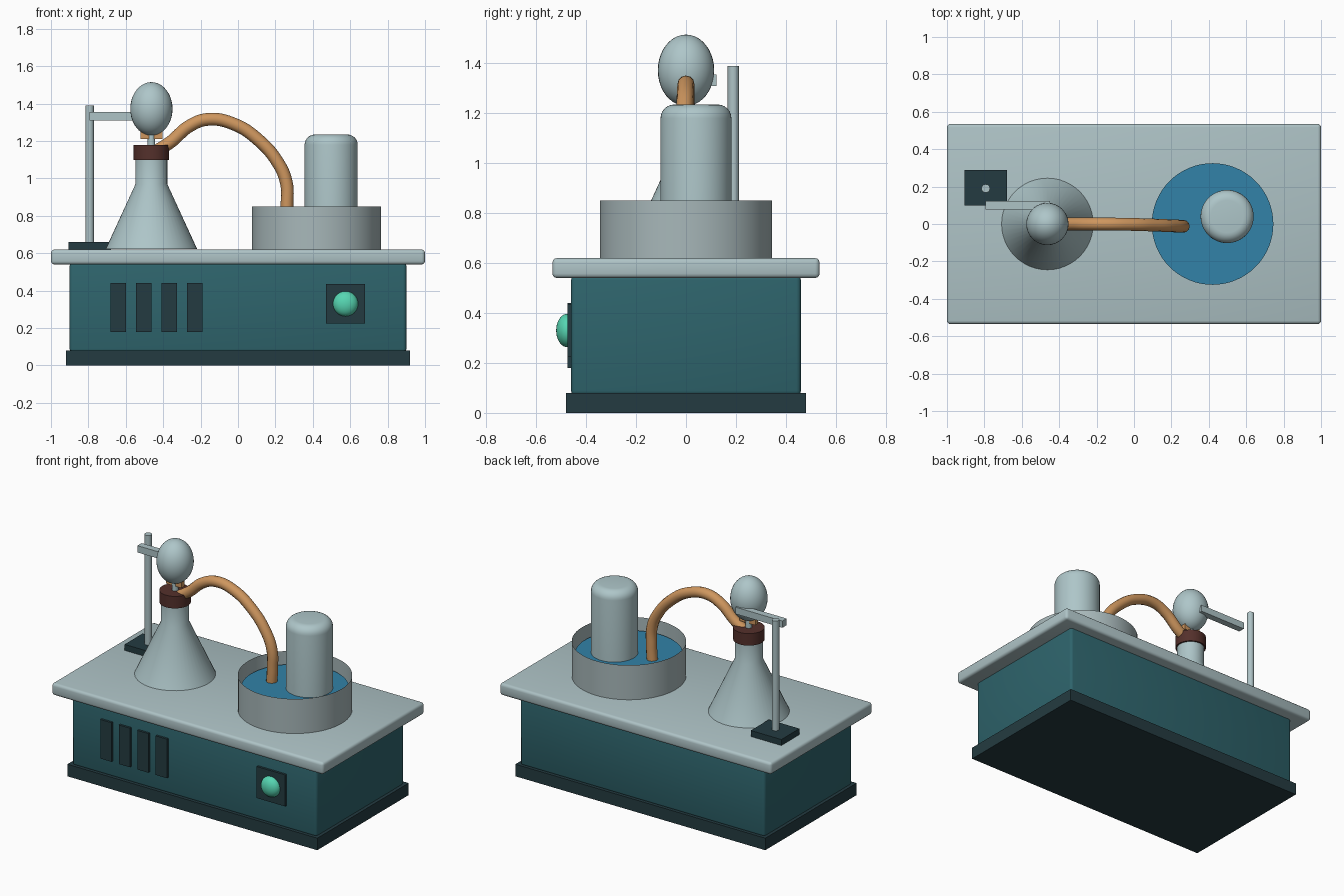
import bpy, bmesh, math

if "Cube" in bpy.data.objects:
    bpy.data.objects.remove(bpy.data.objects["Cube"])


def material(name, r, g, b):
    lin = [((c / 255 + 0.055) / 1.055) ** 2.4 for c in (r, g, b)]
    m = bpy.data.materials.new(name)
    m.diffuse_color = (*lin, 1)
    m.use_nodes = True
    m.node_tree.nodes["Principled BSDF"].inputs["Base Color"].default_value = m.diffuse_color
    return m


TEAL = material("teal enamel", 46, 100, 108)
DARK = material("dark slate", 36, 59, 65)
SLAB = material("pale grey worktop", 174, 195, 198)
GLASS = material("pale glass", 174, 198, 201)
STEEL = material("pale steel", 168, 184, 186)
WATER = material("blue water", 50, 130, 168)
COPPER = material("copper rubber", 206, 150, 94)
STOPPER = material("brown stopper", 84, 48, 43)
GREEN = material("green lamp", 86, 214, 178)


def finish(name, bm, mat, smooth=True):
    bmesh.ops.recalc_face_normals(bm, faces=bm.faces[:])
    me = bpy.data.meshes.new(name)
    bm.to_mesh(me)
    bm.free()
    me.materials.append(mat)
    ob = bpy.data.objects.new(name, me)
    bpy.context.collection.objects.link(ob)
    if smooth:
        bpy.ops.object.select_all(action='DESELECT')
        ob.select_set(True)
        bpy.context.view_layer.objects.active = ob
        bpy.ops.object.shade_smooth_by_angle(angle=math.radians(35))
    return ob


def box(name, x, y, z, mat, bevel=0.0):
    """Box from (min, max) ranges, optionally with rounded edges."""
    bm = bmesh.new()
    bmesh.ops.create_cube(bm, size=1)
    for v in bm.verts:
        for i, (lo, hi) in enumerate((x, y, z)):
            v.co[i] = (lo + hi) / 2 + v.co[i] * (hi - lo)
    if bevel:
        bmesh.ops.bevel(bm, geom=bm.edges[:], offset=bevel, segments=3,
                        profile=0.5, affect='EDGES')
    return finish(name, bm, mat, bevel > 0)


def lathe(name, cx, cy, profile, mat, sides=48):
    """Revolve (radius, z) points about a vertical axis; radius 0 closes it."""
    bm = bmesh.new()
    verts = [bm.verts.new((cx + r, cy, z)) for r, z in profile]
    edges = [bm.edges.new(p) for p in zip(verts, verts[1:])]
    bmesh.ops.spin(bm, geom=verts + edges, cent=(cx, cy, 0), axis=(0, 0, 1),
                   angle=math.tau, steps=sides)
    bmesh.ops.remove_doubles(bm, verts=bm.verts[:], dist=1e-4)
    return finish(name, bm, mat)


def rod(name, cx, cy, r, z0, z1, mat, sides=48):
    return lathe(name, cx, cy, [(0, z0), (r, z0), (r, z1), (0, z1)], mat, sides)


def ellipsoid(name, centre, radii, mat):
    bm = bmesh.new()
    bmesh.ops.create_uvsphere(bm, u_segments=32, v_segments=20, radius=1)
    for v in bm.verts:
        for i in range(3):
            v.co[i] = centre[i] + v.co[i] * radii[i]
    return finish(name, bm, mat)


# Cabinet, plinth and worktop
box("plinth", (-.92, .92), (-.48, .48), (0, .08), DARK)
box("cabinet", (-.90, .90), (-.46, .46), (.07, .55), TEAL, .018)
box("worktop", (-1, 1), (-.535, .535), (.54, .62), SLAB, .018)

# Front vents and lamp
for i in range(4):
    x = -.64 + i * .136
    box(f"vent_{i + 1}", (x - .041, x + .041), (-.475, -.45), (.18, .44), DARK)
box("lamp_panel", (.47, .68), (-.475, -.45), (.225, .435), DARK)
ellipsoid("lamp", (.575, -.475, .33), (.067, .045, .067), GREEN)

# Conical flask with stopper, glass tube and bulb
FX = -.463
lathe("flask", FX, 0, [(0, .622), (.245, .622), (.085, .97), (.085, 1.12), (0, 1.12)], GLASS)
rod("stopper", FX, 0, .095, 1.10, 1.18, STOPPER)
rod("glass_tube", FX, 0, .02, 1.16, 1.27, GLASS, 24)
box("tube_clip", (FX - .058, FX + .058), (-.015, .015), (1.212, 1.265), COPPER)
ellipsoid("bulb", (FX, 0, 1.372), (.113, .113, .143), GLASS)

# Retort stand
box("stand_base", (-.905, -.68), (.10, .29), (.615, .66), DARK)
rod("stand_rod", -.793, .19, .023, .64, 1.39, SLAB, 12)
box("stand_arm", (-.795, -.45), (.078, .122), (1.31, 1.355), SLAB)

# Open trough with water and inverted jar
lathe("trough", .42, 0, [(.345, .62), (.345, .85)], STEEL, 64)
rod("water", .42, 0, .325, .75, .77, WATER, 64)
JR, JZ, C = .142, 1.235, .055
dome = [(JR - C + C * math.cos(a), JZ - C + C * math.sin(a))
        for a in (math.pi / 2 * i / 6 for i in range(7))]
lathe("jar", .498, .04, [(0, .70), (JR, .70)] + dome + [(0, JZ)], GLASS)

# Delivery hose from the stopper into the trough
path = [(-.43, 0, 1.15), (-.36, 0, 1.195), (-.26, 0, 1.28), (-.16, 0, 1.316),
        (-.02, -.002, 1.29), (.11, -.006, 1.205), (.21, -.01, 1.09),
        (.258, -.012, .98), (.262, -.012, .86), (.255, -.012, .74)]
cu = bpy.data.curves.new("hose", 'CURVE')
cu.dimensions = '3D'
cu.bevel_depth = .034
cu.bevel_resolution = 4
cu.use_fill_caps = True
sp = cu.splines.new('BEZIER')
sp.resolution_u = 8
sp.bezier_points.add(len(path) - 1)
for p, co in zip(sp.bezier_points, path):
    p.co = co
    p.handle_left_type = p.handle_right_type = 'AUTO'
cu.materials.append(COPPER)
bpy.context.collection.objects.link(bpy.data.objects.new("hose", cu))
